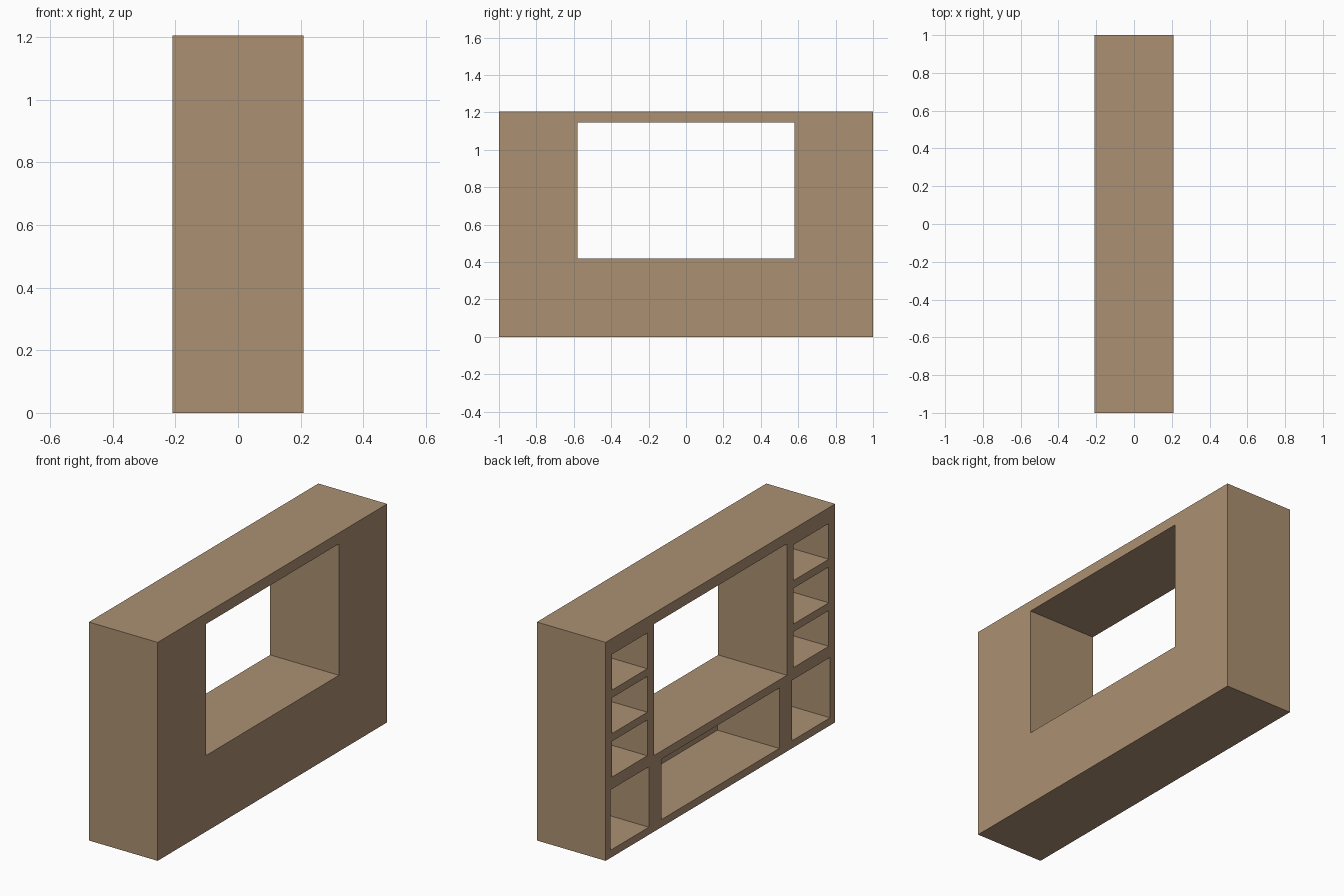
import bpy, bmesh
from mathutils import Matrix, Vector

if "Cube" in bpy.data.objects:
    bpy.data.objects.remove(bpy.data.objects["Cube"])

DEPTH, HEIGHT = 0.42, 1.205
OPEN_X, BACK_X = -DEPTH / 2, 0.167   # compartments open to -x, back panel beyond BACK_X

wood = bpy.data.materials.new("warm tan wood")
wood.diffuse_color = (0.41, 0.28, 0.168, 1)
wood.use_nodes = True
wood.node_tree.nodes["Principled BSDF"].inputs["Base Color"].default_value = wood.diffuse_color


def add_box(bm, x, y, z):
    lo, hi = Vector((x[0], y[0], z[0])), Vector((x[1], y[1], z[1]))
    m = Matrix.Translation((lo + hi) / 2) @ Matrix.Diagonal((*(hi - lo), 1))
    bmesh.ops.create_cube(bm, size=1, matrix=m)


def make_object(name, bm):
    mesh = bpy.data.meshes.new(name)
    bm.to_mesh(mesh)
    bm.free()
    mesh.materials.append(wood)
    obj = bpy.data.objects.new(name, mesh)
    bpy.context.collection.objects.link(obj)
    return obj


# Solid cabinet block
bm = bmesh.new()
add_box(bm, (OPEN_X, DEPTH / 2), (-1, 1), (0, HEIGHT))
cabinet = make_object("wall_unit_cabinet", bm)

# All openings in one cutter
bm = bmesh.new()
cut = (OPEN_X - 0.1, BACK_X)
add_box(bm, (-0.4, 0.4), (-0.58, 0.58), (0.42, 1.145))    # through opening
add_box(bm, cut, (-0.513, 0.513), (0.042, 0.375))         # wide lower bay
for s in (-1, 1):
    add_box(bm, cut, sorted((s * 0.624, s * 0.956)), (0.042, 0.375))   # lower side bay
    for i in range(3):                                                # side shelves
        z = 0.441 + i * 0.24
        add_box(bm, cut, sorted((s * 0.637, s * 0.944)), (z, z + 0.197))
cutter = make_object("opening_cutter", bm)
cutter.hide_render = True

# Carve the openings, bake the result and drop the cutter
mod = cabinet.modifiers.new("openings", "BOOLEAN")
mod.operation, mod.solver, mod.object = "DIFFERENCE", "EXACT", cutter
bpy.context.view_layer.objects.active = cabinet
bpy.ops.object.modifier_apply(modifier=mod.name)
bpy.data.objects.remove(cutter)
